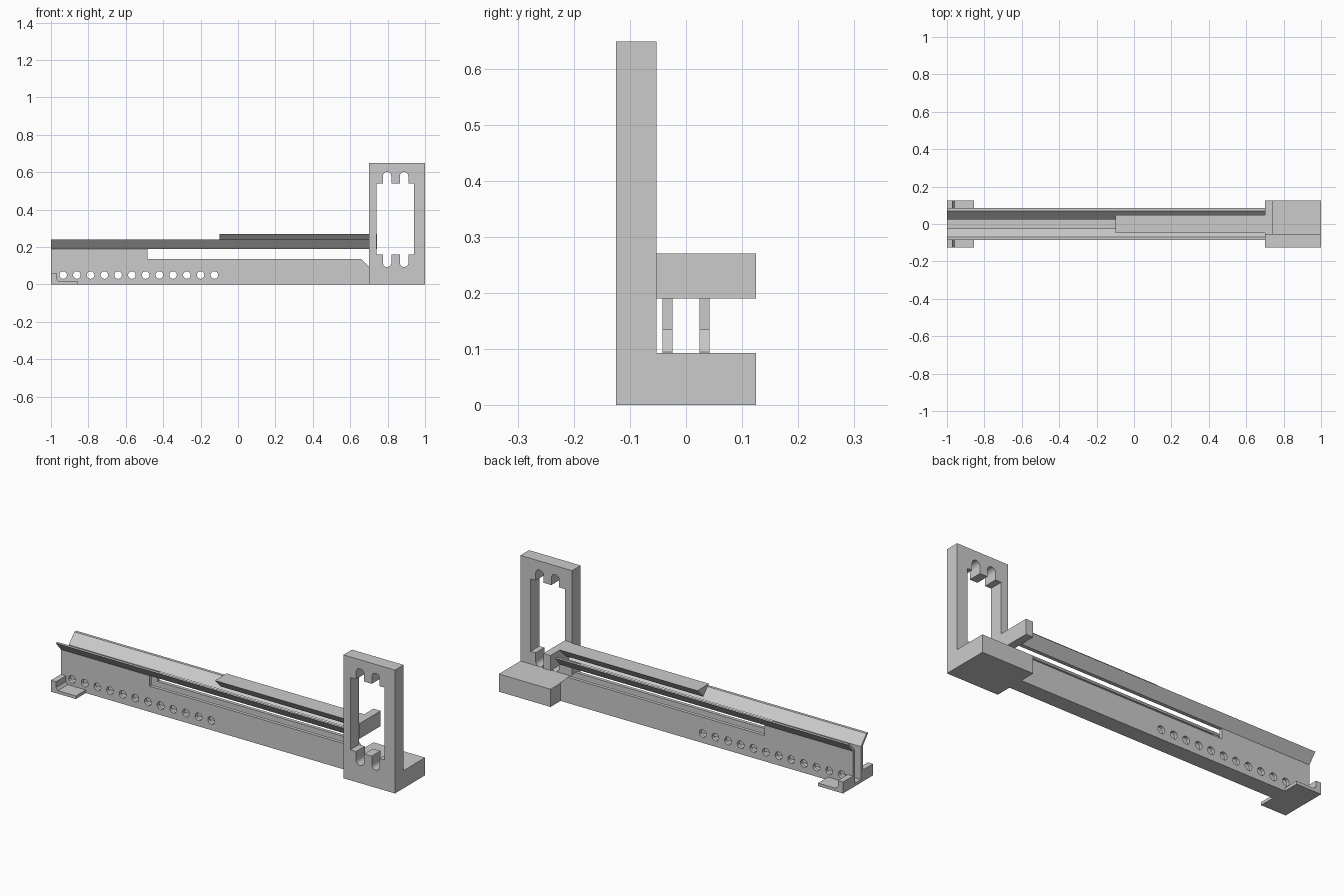
import bpy, math

if "Cube" in bpy.data.objects:
    bpy.data.objects.remove(bpy.data.objects["Cube"], do_unlink=True)

grey = bpy.data.materials.new("plain grey")
grey.use_nodes = True
grey.diffuse_color = (0.6, 0.6, 0.6, 1)
grey.node_tree.nodes["Principled BSDF"].inputs["Base Color"].default_value = (0.6, 0.6, 0.6, 1)


def slab(name, loops, start, end, axis):
    """Extrude outlines (first is outer, the rest are holes) along y or x."""
    curve = bpy.data.curves.new(name + "_outline", "CURVE")
    curve.dimensions = "2D"
    curve.fill_mode = "BOTH"
    curve.extrude = (end - start) / 2
    for loop in loops:
        spline = curve.splines.new("POLY")
        spline.points.add(len(loop) - 1)
        for point, (u, v) in zip(spline.points, loop):
            point.co = (u, v, 0, 1)
        spline.use_cyclic_u = True
    temp = bpy.data.objects.new(name + "_outline", curve)
    bpy.context.collection.objects.link(temp)
    mesh = bpy.data.meshes.new_from_object(
        temp.evaluated_get(bpy.context.evaluated_depsgraph_get()))
    bpy.data.objects.remove(temp)
    bpy.data.curves.remove(curve)
    mesh.name = name
    mesh.materials.clear()
    mesh.materials.append(grey)
    for face in mesh.polygons:
        face.use_smooth = False
        face.material_index = 0
    obj = bpy.data.objects.new(name, mesh)
    bpy.context.collection.objects.link(obj)
    middle = (start + end) / 2
    if axis == "y":
        obj.location.y = middle
        obj.rotation_euler = (math.pi / 2, 0, 0)
    else:
        obj.location.x = middle
        obj.rotation_euler = (math.pi / 2, 0, math.pi / 2)
    return obj


def rect(u0, v0, u1, v1):
    return [(u0, v0), (u1, v0), (u1, v1), (u0, v1)]


def arc(u, v, r, a0, a1, n):
    return [(u + r * math.cos(math.radians(a0 + (a1 - a0) * i / n)),
             v + r * math.sin(math.radians(a0 + (a1 - a0) * i / n))) for i in range(n + 1)]


# Rail: two drilled walls, each with a flared lip and a stepped foot
wall = [(-1, 0), (0.70, 0), (0.70, 0.095), (0.66, 0.135),
        (-0.485, 0.135), (-0.485, 0.19), (-1, 0.19)]
holes = [arc(-0.935 + i * 0.0735, 0.05, 0.02, 0, 345, 23) for i in range(12)]
foot = [(-1, 0), (-0.855, 0), (-0.855, 0.016), (-0.96, 0.016),
        (-0.97, 0.03), (-0.97, 0.06), (-1, 0.06)]
lip = [(0.023, 0.19), (0.042, 0.19), (0.085, 0.24), (0.07, 0.24)]
for side, s in (("left", 1), ("right", -1)):
    name = "back" if s > 0 else "front"
    slab(name + "_wall", [wall] + holes, *sorted((s * 0.024, s * 0.042)), "y")
    slab(name + "_foot", [foot], *sorted((s * 0.042, s * 0.125)), "y")
    slab(name + "_lip", [[(s * y, z) for y, z in lip]], -1, 0.70, "x")
slab("rail_floor", [rect(-0.024, 0, 0.024, 0.016)], -1, 0.70, "x")

# Upright frame: window with two round-ended slots at top and bottom
slots = (0.797, 0.888)
r = 0.023
window = [(0.74, 0.16)]
for u in slots:
    window += [(u - r, 0.16)] + arc(u, 0.116, r, 180, 360, 10) + [(u + r, 0.16)]
window += [(0.94, 0.16), (0.94, 0.54)]
for u in reversed(slots):
    window += [(u + r, 0.54)] + arc(u, 0.578, r, 0, 180, 10) + [(u - r, 0.54)]
window.append((0.74, 0.54))
slab("upright_frame", [rect(0.70, 0, 1, 0.648), window], -0.125, -0.053, "y")

# Base block behind the frame, and the arm that carries the wedge
slab("base_block", [rect(0.70, 0, 1, 0.093)], -0.053, 0.125, "y")
slab("support_arm", [rect(0.70, 0.19, 0.742, 0.27)], -0.053, 0.125, "y")
slab("wedge_bar", [[(0, 0.22), (0.048, 0.27), (-0.048, 0.27)]], -0.10, 0.70, "x")
